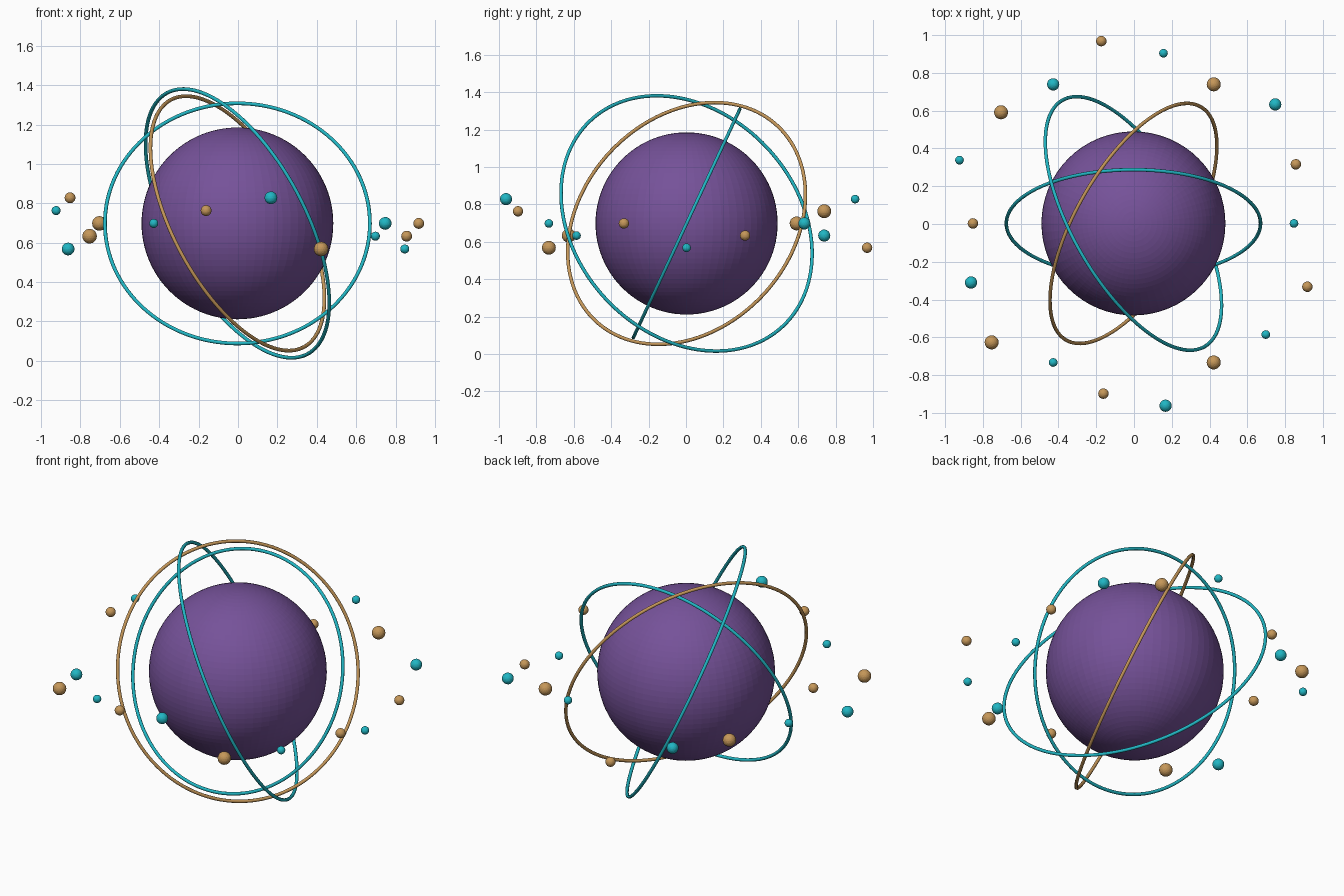
import bpy
from math import radians, cos, sin
from mathutils import Vector

default = bpy.data.objects.get("Cube")
if default:
    bpy.data.objects.remove(default, do_unlink=True)

CENTRE = Vector((-0.003, 0.003, 0.698))


def make_material(name, rgb):
    mat = bpy.data.materials.new(name)
    mat.use_nodes = True
    colour = (*rgb, 1.0)
    mat.diffuse_color = colour
    mat.node_tree.nodes["Principled BSDF"].inputs["Base Color"].default_value = colour
    return mat


purple = make_material("purple", (0.18, 0.084, 0.32))
teal = make_material("teal", (0.015, 0.47, 0.55))
gold = make_material("gold", (0.56, 0.31, 0.10))


def finish(name, mat):
    obj = bpy.context.object
    obj.name = name
    obj.data.name = name
    obj.data.materials.append(mat)
    return obj


# Central globe
bpy.ops.mesh.primitive_uv_sphere_add(segments=64, ring_count=48, radius=0.487, location=CENTRE)
finish("globe", purple)

# Three tilted orbit rings, each turned a further 60 degrees and slightly larger
for i, mat in enumerate((teal, gold, teal)):
    bpy.ops.mesh.primitive_torus_add(
        major_radius=0.673 + 0.04 * i, minor_radius=0.0095,
        major_segments=128, minor_segments=10, location=CENTRE,
        rotation=(radians(65), 0, radians(60 * i)))
    finish(f"orbit_ring_{i + 1}", mat)
    bpy.ops.object.shade_smooth_by_angle(angle=radians(60))

# Belt of small moons with repeating distance, height and size
for i in range(18):
    angle = radians(20 * i)
    distance = 0.85 + 0.065 * (i % 3)
    height = 0.065 * (i % 5 - 2)
    offset = Vector((distance * cos(angle), distance * sin(angle), height))
    bpy.ops.mesh.primitive_ico_sphere_add(
        subdivisions=3, radius=0.023 + 0.0047 * (i % 4), location=CENTRE + offset)
    finish(f"moon_{i + 1}", gold if i % 2 else teal)
